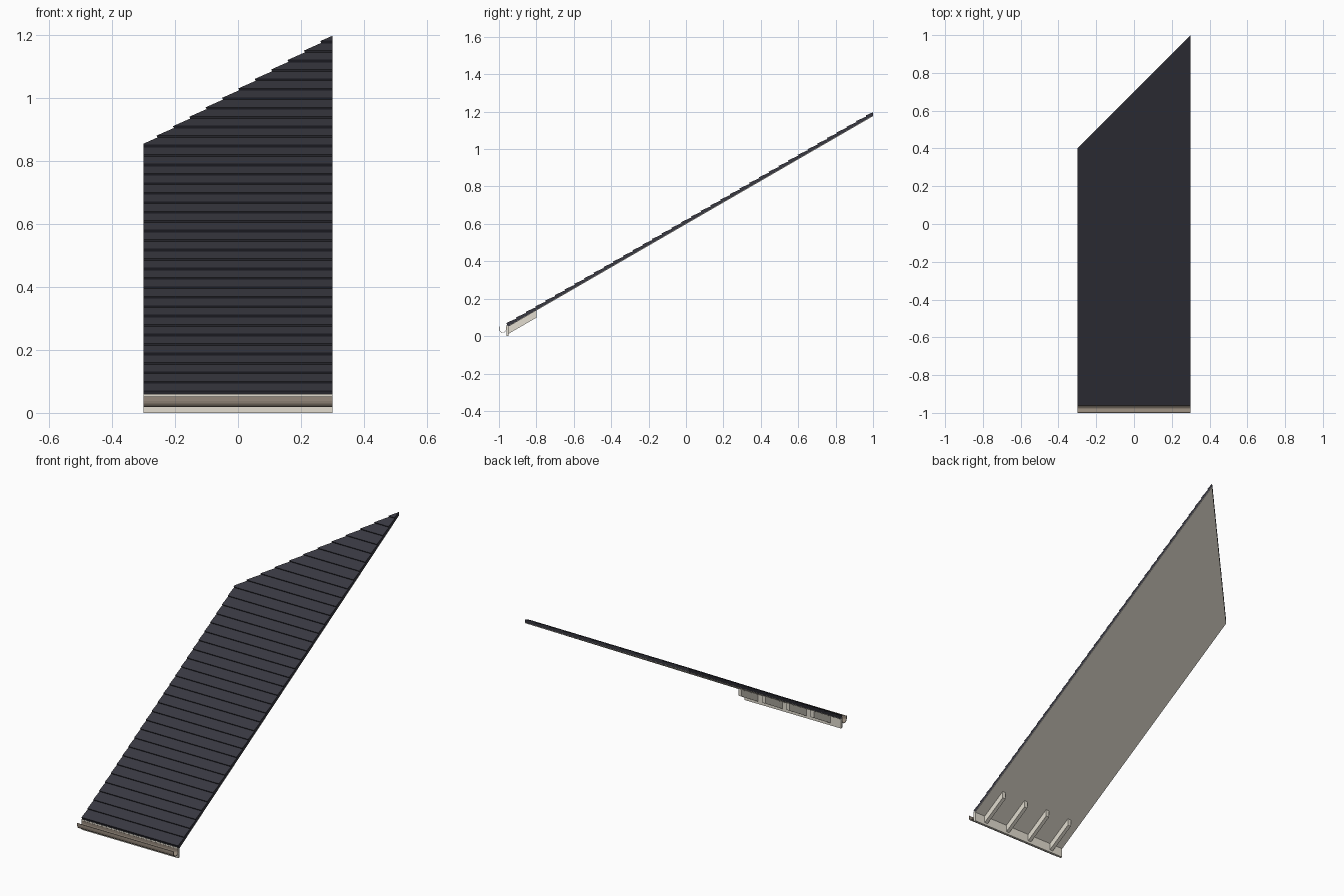
import bpy, bmesh, math
from mathutils import Vector

if "Cube" in bpy.data.objects:
    bpy.data.objects.remove(bpy.data.objects["Cube"])

A = math.radians(30)
Y0, Z0 = -0.95, 0.050      # lower front edge of the roof underside
HALF = 0.3


def material(name, rgb):
    m = bpy.data.materials.new(name)
    m.diffuse_color = (*rgb, 1)
    m.use_nodes = True
    m.node_tree.nodes["Principled BSDF"].inputs["Base Color"].default_value = m.diffuse_color
    return m


TILE = material("dark slate", (0.040, 0.040, 0.053))
CREAM = material("cream paint", (0.76, 0.72, 0.63))
BROWN = material("gutter brown", (0.30, 0.25, 0.20))


def slope(s, h):
    """Point (y, z) at distance s up the slope and h above the underside."""
    return (Y0 + s * math.cos(A) - h * math.sin(A),
            Z0 + s * math.sin(A) + h * math.cos(A))


def extrude(name, profile, x0, x1, mat, cut=False):
    """Extrude a closed (y, z) profile along x; optionally cut the skewed end."""
    bm = bmesh.new()
    face = bm.faces.new([bm.verts.new((x0, y, z)) for y, z in profile])
    ext = bmesh.ops.extrude_face_region(bm, geom=[face])
    moved = [g for g in ext["geom"] if isinstance(g, bmesh.types.BMVert)]
    bmesh.ops.translate(bm, verts=moved, vec=(x1 - x0, 0, 0))
    if cut:
        geom = bm.verts[:] + bm.edges[:] + bm.faces[:]
        res = bmesh.ops.bisect_plane(bm, geom=geom, plane_co=(0, 0.7, 0),
                                     plane_no=Vector((-1, 1, 0)).normalized(),
                                     clear_outer=True)
        edges = [e for e in res["geom_cut"] if isinstance(e, bmesh.types.BMEdge)]
        bmesh.ops.contextual_create(bm, geom=edges)
    bmesh.ops.recalc_face_normals(bm, faces=bm.faces)
    bmesh.ops.triangulate(bm, faces=[f for f in bm.faces if len(f.verts) > 4])
    me = bpy.data.meshes.new(name)
    bm.to_mesh(me)
    bm.free()
    me.materials.append(mat)
    ob = bpy.data.objects.new(name, me)
    bpy.context.collection.objects.link(ob)
    return ob


# Overlapping courses of roof tiles, sawtooth profile
ROWS, STEP = 39, 0.060
L = ROWS * STEP
saw = []
for i in range(ROWS):
    saw += [slope(i * STEP, 0.0230), slope((i + 1) * STEP, 0.0165)]
extrude("roof_tiles", [slope(0, 0.003)] + saw + [slope(L, 0.003)],
        -HALF, HALF, TILE, cut=True)

# Thin deck that shows as the underside
extrude("roof_underside", [slope(0, 0), slope(0, 0.003), slope(L, 0.003), slope(L, 0)],
        -HALF, HALF, CREAM, cut=True)

# Eave board
extrude("fascia_board", [(-0.961, 0), (-0.948, 0), (-0.948, 0.052), (-0.961, 0.06)],
        -HALF, HALF, CREAM)

# Rafter feet under the eave
for i in range(4):
    x = -0.225 + 0.15 * i
    rise = 0.15 * math.tan(A)
    extrude(f"rafter_foot_{i + 1}",
            [(-0.95, 0.012), (-0.80, 0.012 + rise), (-0.80, Z0 + rise), (-0.95, Z0)],
            x - 0.01, x + 0.01, CREAM)

# Open half-round gutter
CY, CZ, R, T, RIM = -0.980, 0.038, 0.020, 0.002, 0.052
N = 8


def arc(r):
    return [(CY + r * math.cos(math.pi * (1 + k / N)),
             CZ + r * math.sin(math.pi * (1 + k / N))) for k in range(N + 1)]


profile = ([(CY - R, RIM)] + arc(R) + [(CY + R, RIM), (CY + R - T, RIM)]
           + arc(R - T)[::-1] + [(CY - R + T, RIM)])
extrude("gutter", profile, -HALF, HALF, BROWN)
